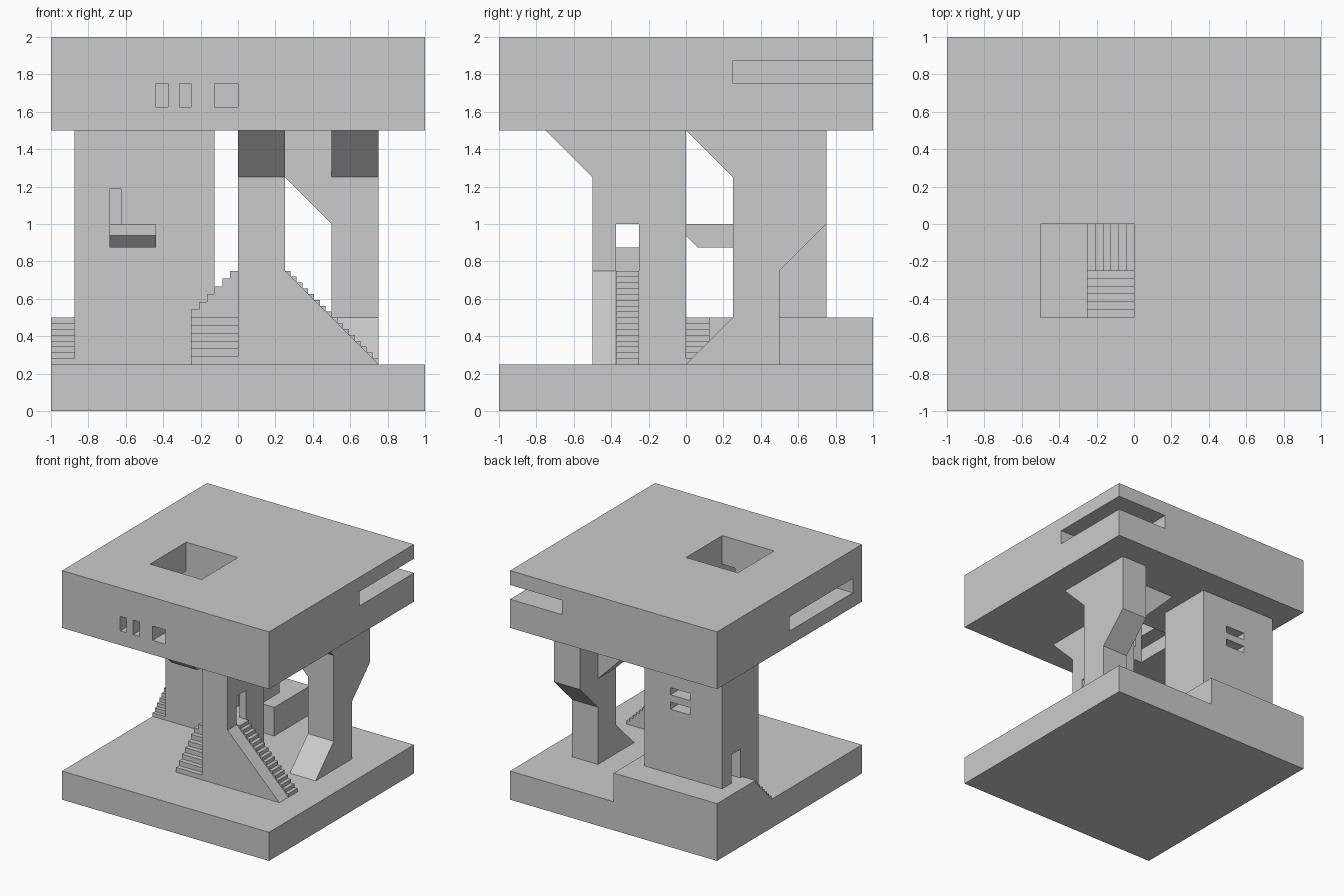
import bpy, bmesh
from mathutils import Vector

if "Cube" in bpy.data.objects:
    bpy.data.objects.remove(bpy.data.objects["Cube"])


def prism(name, pts, axis, a, b):
    """Extrude a profile: axis 'x' takes (y, z) points, axis 'y' takes (x, z) points."""
    bm = bmesh.new()
    place = (lambda p, t: (t, p[0], p[1])) if axis == 'x' else (lambda p, t: (p[0], t, p[1]))
    face = bm.faces.new([bm.verts.new(place(p, a)) for p in pts])
    ext = bmesh.ops.extrude_face_region(bm, geom=[face])
    shift = Vector((b - a, 0, 0)) if axis == 'x' else Vector((0, b - a, 0))
    bmesh.ops.translate(bm, vec=shift, verts=[v for v in ext['geom'] if isinstance(v, bmesh.types.BMVert)])
    bmesh.ops.recalc_face_normals(bm, faces=bm.faces)
    me = bpy.data.meshes.new(name)
    bm.to_mesh(me)
    bm.free()
    ob = bpy.data.objects.new(name, me)
    bpy.context.collection.objects.link(ob)
    return ob


def box(name, x0, x1, y0, y1, z0, z1):
    return prism(name, [(x0, z0), (x1, z0), (x1, z1), (x0, z1)], 'y', y0, y1)


def stairs(name, axis, a, b, s0, s1, z0, z1, n, base=0.25):
    """Solid steps climbing from s0 to s1, extruded between a and b."""
    pts = [(s0, base)]
    ds, dz = (s1 - s0) / n, (z1 - z0) / n
    for i in range(n):
        pts += [(s0 + i * ds, z0 + (i + 1) * dz), (s0 + (i + 1) * ds, z0 + (i + 1) * dz)]
    return prism(name, pts + [(s1, base)], axis, a, b)


def carve(ob, *boxes):
    """Cut box-shaped openings and bake the result."""
    cutters = []
    for dims in boxes:
        c = box("cutter", *dims)
        c.hide_render = True
        cutters.append(c)
        m = ob.modifiers.new("opening", 'BOOLEAN')
        m.operation, m.solver, m.object = 'DIFFERENCE', 'EXACT', c
    dg = bpy.context.evaluated_depsgraph_get()
    me = bpy.data.meshes.new_from_object(ob.evaluated_get(dg))
    ob.modifiers.clear()
    ob.data = me
    for c in cutters:
        bpy.data.objects.remove(c)


# Ground slab and raised terrace
box("ground_slab", -1, 1, -1, 1, 0, 0.25)
box("terrace", -1, 0, 0.5, 1, 0.25, 0.5)

# Roof slab: light well, front windows, left slot, open corner gallery
roof = box("roof_slab", -1, 1, -1, 1, 1.5, 2)
carve(roof,
      (-0.5, 0, -0.5, 0, 1.4, 2.1),
      (-0.4375, -0.375, -1.1, -0.4, 1.625, 1.75),
      (-0.3125, -0.25, -1.1, -0.4, 1.625, 1.75),
      (-0.125, 0, -1.1, -0.4, 1.625, 1.75),
      (-1.1, -0.5, -0.875, 0, 1.625, 1.75),
      (0.5, 1.1, 0.25, 1.1, 1.75, 1.875))

# Front tower with flared head, inner room, doors and a window
tower = prism("front_tower", [(-0.5, 0.25), (0, 0.25), (0, 1.5), (-0.75, 1.5), (-0.5, 1.25)], 'x', 0, 0.25)
carve(tower,
      (0.0625, 0.1875, -0.4375, -0.0625, 0.75, 1),
      (0.15, 0.3, -0.375, -0.25, 0.75, 1),
      (-0.1, 0.1, -0.375, -0.25, 0.875, 1),
      (-0.1, 0.1, -0.1875, -0.09, 0.75, 1))

# Rear tower with side door, balcony door and back slots
rear = box("rear_tower", -0.875, -0.125, 0.25, 0.75, 0.25, 1.5)
carve(rear,
      (-1, -0.75, 0.5, 0.625, 0.5, 0.75),
      (-0.6875, -0.625, 0.1, 0.375, 1, 1.1875),
      (-0.5625, -0.375, 0.6, 0.9, 1.1875, 1.25),
      (-0.5625, -0.375, 0.6, 0.9, 1.0625, 1.125))
prism("balcony", [(0, 0.9375), (0.0625, 0.875), (0.25, 0.875), (0.25, 1), (0, 1)], 'x', -0.6875, -0.4375)

# Right pillar: sloping foot, flares on the front, back and left
prism("right_pillar", [(0, 0.25), (0.5, 0.25), (0.5, 0.75), (0.75, 1), (0.75, 1.5), (0, 1.5),
                       (0.25, 1.25), (0.25, 0.5)], 'x', 0.5, 0.75)
prism("pillar_side_brace", [(0.5, 1), (0.5, 1.5), (0, 1.5)], 'y', 0.25, 0.5)

# Stairs, landing and ramp
stairs("terrace_stairs", 'x', -1, -0.875, 0.25, 0.5, 0.25, 0.5, 8)
stairs("lower_stairs", 'x', -0.25, 0, -0.5, -0.25, 0.25, 0.5, 6)
stairs("upper_stairs", 'y', -0.25, 0, -0.25, 0, 0.5, 0.75, 6)
stairs("long_stairs", 'y', -0.375, -0.25, 0.75, 0.25, 0.25, 0.75, 16)
prism("long_stairs_ramp", [(0.25, 0.25), (0.75, 0.25), (0.25, 0.75)], 'y', -0.5, -0.375)
box("landing", -0.25, 0, 0, 0.25, 0.25, 0.5)
stairs("landing_stairs", 'y', 0, 0.125, 0.25, 0, 0.25, 0.5, 8)
